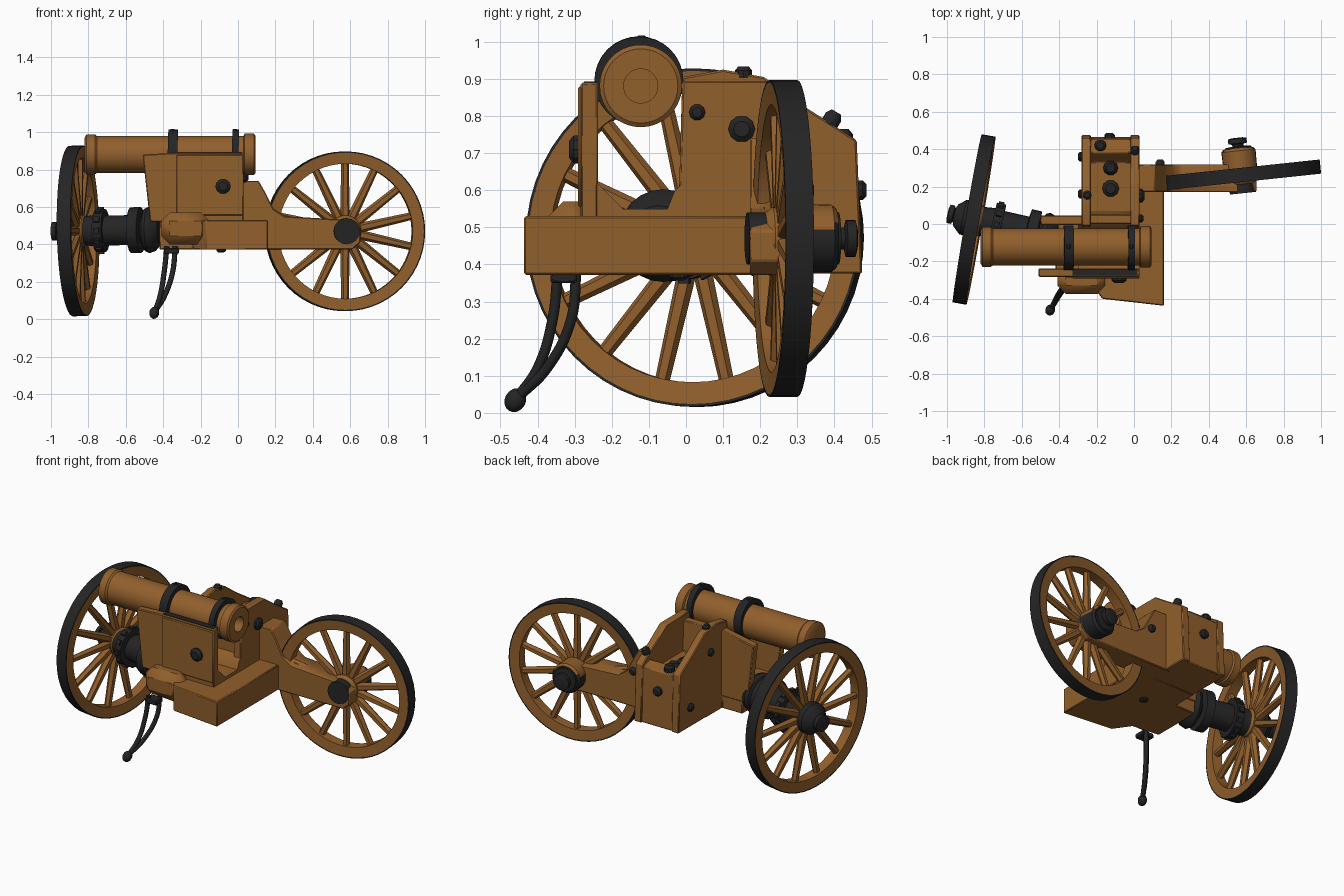
import bpy, bmesh, math
from mathutils import Vector, Matrix

old = bpy.data.objects.get("Cube")
if old:
    bpy.data.objects.remove(old, do_unlink=True)


def material(name, rgb):
    m = bpy.data.materials.new(name)
    m.use_nodes = True
    m.diffuse_color = (*rgb, 1)
    m.node_tree.nodes["Principled BSDF"].inputs["Base Color"].default_value = (*rgb, 1)
    return m


WOOD = material("warm brown wood", (0.285, 0.115, 0.025))
IRON = material("black iron", (0.018, 0.018, 0.019))
parts = []


def finish(name, bm, mat, matrix=None):
    bmesh.ops.recalc_face_normals(bm, faces=bm.faces)
    me = bpy.data.meshes.new(name)
    bm.to_mesh(me)
    bm.free()
    me.materials.append(mat)
    ob = bpy.data.objects.new(name, me)
    bpy.context.collection.objects.link(ob)
    if matrix:
        ob.matrix_world = matrix
    parts.append(ob)
    return ob


def frame(origin, axis):
    """Matrix whose local z runs along the axis."""
    return Matrix.Translation(origin) @ Vector(axis).to_track_quat('Z', 'Y').to_matrix().to_4x4()


def lathe(name, profile, origin, axis, mat, segs=32, closed=False):
    """Spin (radius, distance along axis) points around the axis."""
    bm = bmesh.new()
    rings = []
    for r, t in profile:
        rings.append([bm.verts.new((r * math.cos(a), r * math.sin(a), t))
                      for a in (2 * math.pi * i / segs for i in range(segs))])
    pairs = list(zip(rings, rings[1:]))
    if closed:
        pairs.append((rings[-1], rings[0]))
    else:
        bm.faces.new(rings[0])
        bm.faces.new(rings[-1])
    for a, b in pairs:
        for i in range(segs):
            j = (i + 1) % segs
            bm.faces.new((a[i], a[j], b[j], b[i]))
    return finish(name, bm, mat, frame(origin, axis))


def prism(name, pts, axis, lo, hi, mat=WOOD, bevel=0.005):
    """Extrude an outline along one world axis."""
    place = {'x': lambda p, h: (h, p[0], p[1]),
             'y': lambda p, h: (p[0], h, p[1]),
             'z': lambda p, h: (p[0], p[1], h)}[axis]
    bm = bmesh.new()
    a = [bm.verts.new(place(p, lo)) for p in pts]
    b = [bm.verts.new(place(p, hi)) for p in pts]
    bm.faces.new(a)
    bm.faces.new(b)
    for i in range(len(pts)):
        j = (i + 1) % len(pts)
        bm.faces.new((a[i], a[j], b[j], b[i]))
    ob = finish(name, bm, mat)
    if bevel:
        mod = ob.modifiers.new("soft edge", 'BEVEL')
        mod.width = bevel
    return ob


def box(name, x, y, z, mat=WOOD, bevel=0.005):
    return prism(name, [(x[0], y[0]), (x[1], y[0]), (x[1], y[1]), (x[0], y[1])],
                 'z', z[0], z[1], mat, bevel)


def bolt(name, at, axis, r=0.025, h=0.02):
    lathe(name, [(r, -0.01), (r, h * 0.5), (r * 0.6, h)], at, axis, IRON, 10)


def wheel(name, center, axis, r, width, phase, spokes=14):
    w = width / 2
    lathe(name + "_rim", [(r - 0.066, -w * 0.85), (r - 0.066, w * 0.85), (r - 0.006, w),
                          (r - 0.006, -w)], center, axis, WOOD, 56, True)
    lathe(name + "_tyre", [(r - 0.007, -w), (r - 0.007, w), (r, w), (r, -w)],
          center, axis, IRON, 56, True)
    bm = bmesh.new()
    for i in range(spokes):
        a = 2 * math.pi * (i + phase) / spokes
        m = (Matrix.Rotation(a, 4, 'Z') @ Matrix.Translation((r / 2, 0, 0))
             @ Matrix.Rotation(math.pi / 2, 4, 'Y'))
        bmesh.ops.create_cone(bm, cap_ends=True, segments=6, radius1=0.027, radius2=0.02,
                              depth=r - 0.1, matrix=m)
    finish(name + "_spokes", bm, WOOD, frame(center, axis))
    lathe(name + "_nave", [(0.06, -0.06), (0.085, -0.03), (0.085, 0.03), (0.06, 0.06)],
          center, axis, WOOD)


# Wheels, slightly skewed
A, A_AXIS, AXLE = (-0.855, 0.024, 0.472), (0.985, -0.17, 0.02), (0.975, -0.22, 0.015)
B, B_AXIS = (0.572, 0.262, 0.47), (-0.105, 0.99, 0)
wheel("right_wheel", A, A_AXIS, 0.456, 0.074, 0)
wheel("left_wheel", B, B_AXIS, 0.427, 0.076, 0.5)

# Iron axle through the right wheel
lathe("right_axle", [(0.03, -0.145), (0.05, -0.14), (0.05, -0.115), (0.035, -0.11), (0.06, -0.1),
                     (0.095, -0.06), (0.095, -0.02), (0.075, 0.02), (0.085, 0.1), (0.115, 0.1),
                     (0.115, 0.15), (0.08, 0.15), (0.08, 0.285), (0.122, 0.29), (0.122, 0.345),
                     (0.075, 0.35), (0.115, 0.37), (0.125, 0.39), (0.115, 0.42), (0.08, 0.45)],
      A, AXLE, IRON, 24)
bm = bmesh.new()
for i in range(12):
    m = Matrix.Rotation(math.pi * i / 6, 4, 'Z') @ Matrix.Translation((0.11, 0, 0.125))
    bmesh.ops.create_cube(bm, size=0.03, matrix=m)
finish("axle_collar_lugs", bm, IRON, frame(A, AXLE))

# Hub of the left wheel; the collar is bare wood on its upper side
lathe("left_hub_face", [(0.07, -0.098), (0.07, -0.05)], B, B_AXIS, IRON, 16)
collar = lathe("left_hub_collar", [(0.09, 0.03), (0.092, 0.13), (0.08, 0.143)], B, B_AXIS, IRON, 24)
collar.data.materials.append(WOOD)
turn = collar.matrix_world.to_3x3()
for p in collar.data.polygons:
    p.material_index = int((turn @ p.normal).z > 0.3)
lathe("left_hub_cap", [(0.075, 0.135), (0.07, 0.15), (0.03, 0.155), (0.03, 0.165), (0.05, 0.17),
                       (0.05, 0.195), (0.03, 0.2)], B, B_AXIS, IRON, 24)

# Barrel with a hollow bore
lathe("barrel", [(0.09, -0.82), (0.107, -0.81), (0.107, -0.765), (0.099, -0.755), (0.099, 0.03),
                 (0.111, 0.035), (0.111, 0.085), (0.1, 0.093), (0.046, 0.093), (0.046, -0.12)],
      (0, -0.122, 0.881), (1, 0, 0), WOOD, 40)
for n, x, w in (("rear", -0.35, 0.026), ("front", -0.015, 0.018)):
    lathe(n + "_barrel_band", [(0.09, -w), (0.12, -w), (0.12, w), (0.09, w)],
          (x, -0.127, 0.894), (1, 0, -0.03), IRON, 32, True)
    bolt(n + "_band_bolt", (x, -0.12, 1.005), (0, 0, 1), 0.015, 0.012)

# Carriage bed and the rounded lump at its corner
prism("bed", [(0.16, -0.437), (0.16, 0.2), (-0.28, 0.2), (-0.28, 0.04), (-0.42, 0.04),
              (-0.42, -0.28), (-0.24, -0.3), (-0.17, -0.4)], 'z', 0.372, 0.53)
box("bed_corner_lump", (-0.41, -0.15), (-0.375, -0.24), (0.4, 0.57), WOOD, 0.045)

# Cheeks holding the barrel
prism("front_cheek", [(-0.51, 0.88), (-0.47, 0.52), (0.03, 0.52), (0.03, 0.89), (-0.33, 0.89)],
      'y', -0.284, -0.237)
box("front_cheek_panel", (-0.33, 0.03), (-0.291, -0.28), (0.555, 0.88))
box("front_cheek_cap", (-0.33, 0.02), (-0.275, -0.24), (0.885, 0.893), IRON, 0)
prism("rear_cheek", [(-0.5, 0.82), (-0.46, 0.45), (-0.24, 0.45), (-0.24, 0.87)], 'y', -0.005, 0.045)
prism("cradle_floor", [(-0.24, 0.52), (-0.24, 0.62), (-0.215, 0.595), (-0.17, 0.55), (-0.05, 0.55),
                       (-0.03, 0.6), (0.02, 0.64), (0.02, 0.52)], 'x', -0.3, 0.03, WOOD, 0)

# Open box behind the barrel
side = [(-0.025, 0.375), (0.475, 0.375), (0.46, 0.735), (0.32, 0.825), (0.22, 0.895), (-0.01, 0.895)]
prism("box_left_side", side, 'x', -0.02, 0.03)
prism("box_right_side", side[:-2] + [(0.21, 0.905), (0.1, 0.925), (-0.01, 0.905)], 'x', -0.28, -0.23)
prism("box_filling", [(0.0, 0.375), (0.465, 0.375), (0.455, 0.72), (0.38, 0.74),
                      (0.33, 0.67), (0.06, 0.67), (0.05, 0.86), (0.0, 0.86)], 'x', -0.24, -0.01)

# Arm reaching out to the left wheel
prism("wheel_arm", [(0.0, 0.372), (0.61, 0.372), (0.655, 0.41), (0.655, 0.49), (0.61, 0.53),
                    (0.25, 0.55), (0.19, 0.59), (0.15, 0.67), (0.11, 0.74), (0.0, 0.74)],
      'y', 0.172, 0.318)

# Bolts
for n, at, axis, r, h in (
        ("front_panel", (-0.08, -0.29, 0.71), (0, -1, 0), 0.04, 0.025),
        ("box_side_small", (0.03, 0.03, 0.81), (1, 0, 0), 0.022, 0.02),
        ("box_side_large", (0.03, 0.15, 0.765), (1, 0, 0), 0.036, 0.025),
        ("box_right", (-0.28, 0.16, 0.77), (-1, 0, 0), 0.024, 0.02),
        ("box_right_low", (-0.28, 0.36, 0.5), (-1, 0, 0), 0.026, 0.02),
        ("box_back_high", (-0.13, 0.465, 0.6), (0, 1, 0), 0.028, 0.022),
        ("box_top_right", (-0.25, 0.155, 0.912), (0, 0, 1), 0.024, 0.022),
        ("box_slope", (0.005, 0.39, 0.785), (0, 0.5, 0.85), 0.025, 0.03),
        ("box_back_top", (-0.18, 0.42, 0.735), (0, 0, 1), 0.032, 0.03),
        ("box_inner_near", (-0.125, 0.3, 0.67), (0, 0, 1), 0.04, 0.05),
        ("box_inner_far", (-0.125, 0.19, 0.67), (0, 0, 1), 0.045, 0.03),
        ("arm_back", (0.14, 0.315, 0.6), (0, 1, 0), 0.024, 0.03),
        ("bed_under", (-0.09, -0.02, 0.372), (0, 0, -1), 0.025, 0.015)):
    bolt(n + "_bolt", at, axis, r, h)

# Forked handle hanging below the bed
for n, dx, dy in (("outer", -0.025, -0.02), ("inner", 0.02, 0.03)):
    path = [(-0.355 + dx, -0.325 + dy, 0.39), (-0.37 + dx, -0.34 + dy, 0.25),
            (-0.405 + dx / 2, -0.39 + dy / 2, 0.12), (-0.445, -0.455, 0.04)]
    cu = bpy.data.curves.new(n + "_handle_rod", 'CURVE')
    cu.dimensions = '3D'
    cu.bevel_depth = 0.014
    cu.bevel_resolution = 2
    sp = cu.splines.new('BEZIER')
    sp.bezier_points.add(len(path) - 1)
    for bp, p in zip(sp.bezier_points, path):
        bp.co = p
        bp.handle_left_type = bp.handle_right_type = 'AUTO'
    cu.materials.append(IRON)
    bpy.context.collection.objects.link(bpy.data.objects.new(n + "_handle_rod", cu))
box("handle_bracket", (-0.395, -0.315), (-0.365, -0.295), (0.35, 0.38), IRON)
bm = bmesh.new()
bmesh.ops.create_uvsphere(bm, u_segments=14, v_segments=8, radius=0.029,
                          matrix=Matrix.Diagonal((0.9, 1, 1.15, 1)))
finish("handle_knob", bm, IRON, frame((-0.448, -0.46, 0.034), (0.2, 0.5, 0.9)))

# Smooth the round parts, keep edges sharp
bpy.ops.object.select_all(action='DESELECT')
for ob in parts:
    ob.select_set(True)
bpy.context.view_layer.objects.active = parts[0]
bpy.ops.object.shade_smooth_by_angle(angle=math.radians(35))
